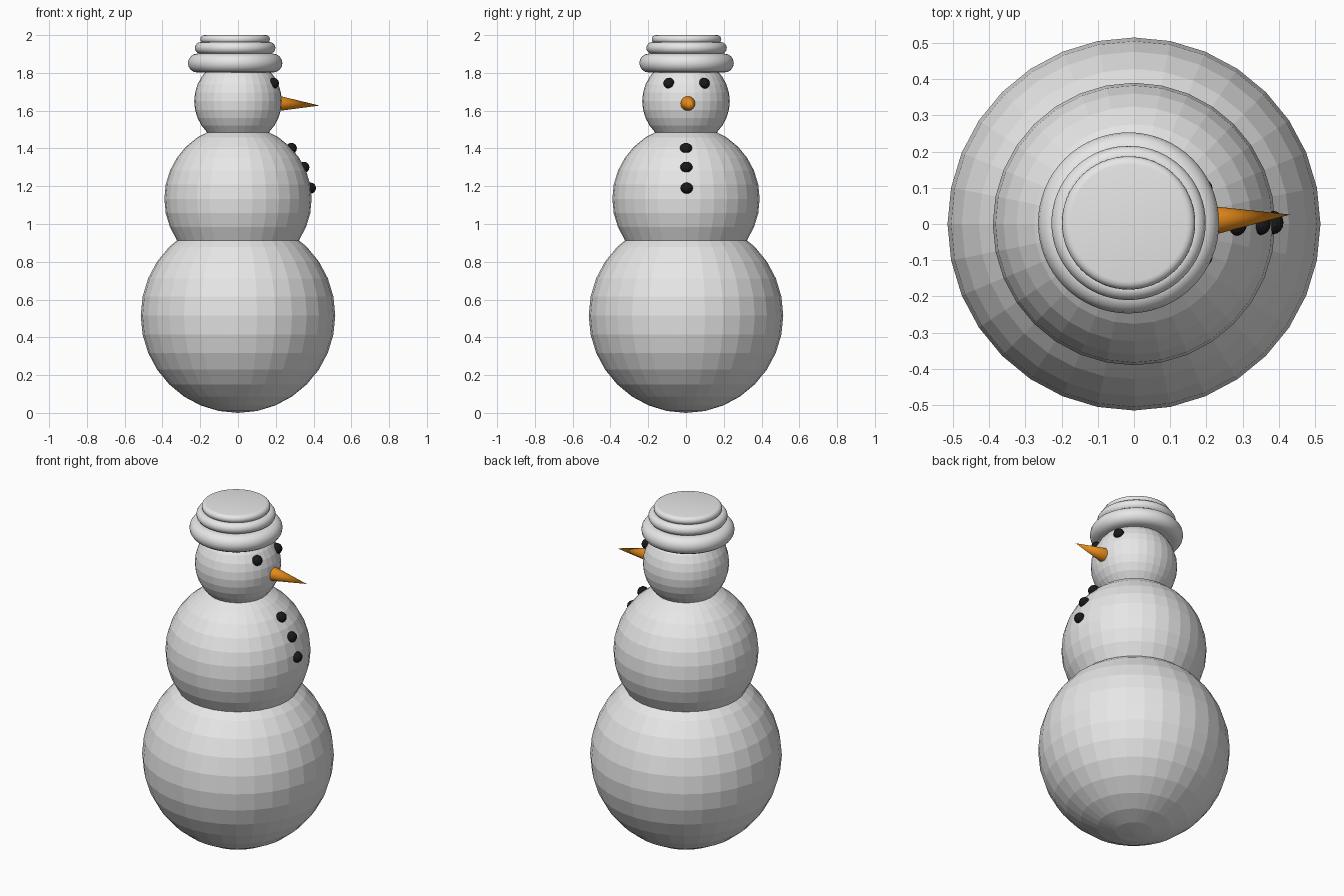
import bpy, math
from mathutils import Vector

if "Cube" in bpy.data.objects:
    bpy.data.objects.remove(bpy.data.objects["Cube"])


def material(name, rgb):
    m = bpy.data.materials.new(name)
    m.diffuse_color = (*rgb, 1)
    m.use_nodes = True
    m.node_tree.nodes["Principled BSDF"].inputs["Base Color"].default_value = m.diffuse_color
    return m


SNOW = material("snow grey", (0.8, 0.8, 0.8))
COAL = material("coal black", (0.01, 0.01, 0.01))
CARROT = material("carrot orange", (0.8, 0.26, 0.01))


def finish(obj, name, mat, smooth):
    obj.name = name
    obj.data.materials.append(mat)
    if smooth:
        bpy.ops.object.shade_smooth_by_angle(angle=math.radians(40))
    return obj


def ball(name, loc, radius, mat, seg=32, rings=16, scale=(1, 1, 1), smooth=False):
    bpy.ops.mesh.primitive_uv_sphere_add(segments=seg, ring_count=rings, radius=radius, location=loc)
    obj = bpy.context.object
    obj.scale = scale
    return finish(obj, name, mat, smooth)


# Three faceted snowballs
ball("lower_body", (0, 0, 0.515), 0.515, SNOW)
ball("upper_body", (0, 0, 1.133), 0.39, SNOW)
ball("head", (0, 0, 1.65), 0.232, SNOW)

# Coal buttons and eyes
for i, (x, z) in enumerate([(0.283, 1.40), (0.349, 1.30), (0.384, 1.19)]):
    ball(f"button_{i + 1}", (x, 0.002 * (i + 1) - 0.002, z), 0.031, COAL, 16, 8, (0.93, 1.05, 0.95))
for side, y in (("right", -0.09), ("left", 0.097)):
    ball(f"eye_{side}", (0.188, y, 1.745), 0.029, COAL, 16, 8)

# Carrot nose, pointing along +x
base, tip = Vector((0.222, 0.01, 1.638)), Vector((0.432, 0.026, 1.627))
axis = tip - base
bpy.ops.mesh.primitive_cone_add(vertices=32, radius1=0.039, radius2=0, depth=axis.length,
                                location=(base + tip) / 2)
nose = bpy.context.object
nose.rotation_euler = axis.to_track_quat("Z", "Y").to_euler()
finish(nose, "carrot_nose", CARROT, True)

# Hat: three stacked round-edged discs, turned from one profile
profile = [(0, 1.802)]
for r, z, edge in [(0.20, 1.852, 0.05), (0.182, 1.932, 0.031), (0.162, 1.978, 0.022)]:
    for k in range(9):
        a = math.pi * (k / 8 - 0.5)
        profile.append((r + edge * math.cos(a), z + edge * math.sin(a)))
profile.append((0, 2.0))
N = 64
verts, faces = [], []
for r, z in profile[1:-1]:
    verts += [(r * math.cos(2 * math.pi * j / N), r * math.sin(2 * math.pi * j / N), z) for j in range(N)]
rows = len(profile) - 2
for i in range(rows - 1):
    for j in range(N):
        k = (j + 1) % N
        faces.append((i * N + j, i * N + k, (i + 1) * N + k, (i + 1) * N + j))
faces.append(tuple(reversed(range(N))))
faces.append(tuple(range((rows - 1) * N, rows * N)))
mesh = bpy.data.meshes.new("hat")
mesh.from_pydata(verts, [], faces)
hat = bpy.data.objects.new("hat", mesh)
hat.location = (-0.015, 0.003, 0)
bpy.context.collection.objects.link(hat)
bpy.ops.object.select_all(action="DESELECT")
hat.select_set(True)
bpy.context.view_layer.objects.active = hat
finish(hat, "hat", SNOW, True)
